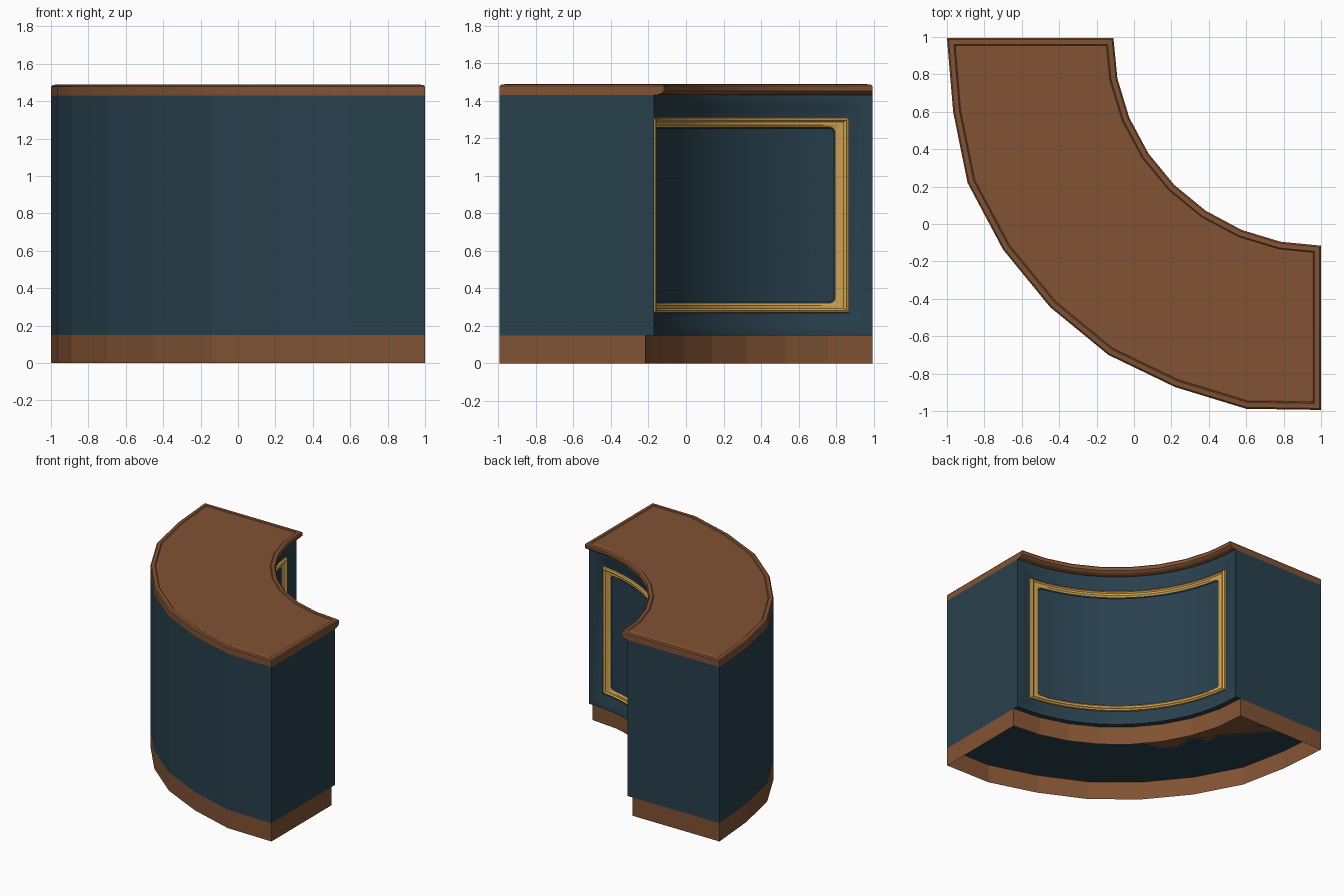
import bpy, bmesh
from math import sin, cos, pi
from mathutils import Vector

if "Cube" in bpy.data.objects:
    bpy.data.objects.remove(bpy.data.objects["Cube"])

CX, CY = 1.0, 0.994          # centre of the concave front arc
R_BODY, R_TOP, R_BASE = 1.165, 1.11, 1.21
OUTER = [(-1, .994), (-.967, .6), (-.89, .22), (-.70, -.137), (-.448, -.445),
         (-.137, -.70), (.22, -.872), (.6, -.988), (1, -.994)]


def material(name, rgb):
    m = bpy.data.materials.new(name)
    m.diffuse_color = (*rgb, 1)
    m.use_nodes = True
    m.node_tree.nodes["Principled BSDF"].inputs["Base Color"].default_value = m.diffuse_color
    return m


BLUE = material("blue_paint", (.022, .052, .075))
WOOD = material("brown_wood", (.22, .085, .033))
GOLD = material("gold_trim", (.65, .37, .08))


def outline(radius, segs=8):
    """Counter plan: straight-sided outer edge plus the inner arc."""
    arc = [(CX - radius * cos(a), CY - radius * sin(a))
           for a in (pi / 2 * i / segs for i in range(segs, -1, -1))]
    return OUTER + arc


def inset(pts, d):
    """Mitred inset of a counter-clockwise outline."""
    out = []
    n = len(pts)
    for i in range(n):
        p, a, b = (Vector(pts[j % n]) for j in (i, i - 1, i + 1))
        u, v = (p - a).normalized(), (b - p).normalized()
        n1, n2 = Vector((-u.y, u.x)), Vector((-v.y, v.x))
        out.append(tuple(p + (n1 + n2) * d / (1 + n1.dot(n2))))
    return out


def at(pts, z):
    return [(x, y, z) for x, y in pts]


def loft(name, rings, mat, bottom=False, top=False, strip_fill=False, smooth=None):
    """Bridge equal-length closed rings, with optional caps."""
    bm = bmesh.new()
    rows = [[bm.verts.new(p) for p in ring] for ring in rings]
    m = len(rows[0])
    for r0, r1 in zip(rows, rows[1:]):
        for i in range(m):
            j = (i + 1) % m
            bm.faces.new((r0[i], r0[j], r1[j], r1[i]))
    if bottom:
        bm.faces.new(rows[0][::-1])
    if top:
        bm.faces.new(rows[-1])
    if strip_fill:
        r = rows[-1]
        for i in range(m // 2 - 1):
            bm.faces.new((r[i], r[i + 1], r[m - 2 - i], r[m - 1 - i]))
    bmesh.ops.remove_doubles(bm, verts=bm.verts, dist=1e-5)
    if bottom or top:
        bmesh.ops.recalc_face_normals(bm, faces=bm.faces)
    me = bpy.data.meshes.new(name)
    bm.to_mesh(me)
    bm.free()
    me.materials.append(mat)
    ob = bpy.data.objects.new(name, me)
    bpy.context.collection.objects.link(ob)
    if smooth:
        bpy.ops.object.select_all(action='DESELECT')
        ob.select_set(True)
        bpy.context.view_layer.objects.active = ob
        bpy.ops.object.shade_smooth_by_angle(angle=smooth)
    return ob


def panel_ring(s, z0, z1, depth, rad=0.0, segs=16, csegs=4):
    """Rounded rectangle wrapped on the concave front; s is the side margin."""
    s1 = R_BODY * pi / 2 - s
    def corner(cx, cz, start):
        return [(cx + rad * cos(start + pi / 2 * i / csegs),
                 cz + rad * sin(start + pi / 2 * i / csegs)) for i in range(csegs + 1)]
    def edge(a, b, z):
        return [(a + (b - a) * i / segs, z) for i in range(1, segs)]
    l, r, b, t = s + rad, s1 - rad, z0 + rad, z1 - rad
    flat = (corner(l, b, pi) + edge(l, r, z0) + corner(r, b, 1.5 * pi)
            + corner(r, t, 0) + edge(r, l, z1) + corner(l, t, pi / 2))
    R = R_BODY + depth
    return [(CX - R * cos(u / R_BODY), CY - R * sin(u / R_BODY), z) for u, z in flat]


# Open-bottomed plinth, set back under the concave front
loft("plinth", [at(outline(R_BASE), 0), at(outline(R_BASE), .15)], WOOD, top=True)

# Body: underside, outer facets and ends (concave side is filled by the panel)
shell = loft("body_shell", [at(outline(R_BODY, 16), .15), at(outline(R_BODY, 16), 1.43)],
             BLUE, bottom=True)
bm = bmesh.new()
bm.from_mesh(shell.data)
inner = [f for f in bm.faces if len(f.verts) == 4 and
         all(abs((v.co.xy - Vector((CX, CY))).length - R_BODY) < 1e-3 for v in f.verts)]
bmesh.ops.delete(bm, geom=inner, context='FACES')
bm.to_mesh(shell.data)
bm.free()

# Concave front: border stepping down to the moulding
loft("front_border", [panel_ring(0, .15, 1.43, 0), panel_ring(.06, .21, 1.37, 0),
                      panel_ring(.085, .235, 1.345, .012),
                      panel_ring(.124, .27, 1.31, .015)], BLUE, smooth=.5)

# Gold moulding frame
loft("gold_frame", [panel_ring(.124, .27, 1.31, .015), panel_ring(.126, .272, 1.308, .002),
                    panel_ring(.140, .283, 1.297, -.006),
                    panel_ring(.155, .293, 1.287, .004),
                    panel_ring(.180, .309, 1.271, .004),
                    panel_ring(.195, .32, 1.26, .012, .03)], GOLD, smooth=.5)

# Recessed centre panel with rounded corners
loft("centre_panel", [panel_ring(.195, .32, 1.26, .012, .03),
                      panel_ring(.202, .327, 1.253, .022, .03)],
     BLUE, strip_fill=True, smooth=.5)

# Countertop with rounded overhang on the concave side and a shallow rim
lip = outline(R_TOP)
loft("countertop", [at(outline(R_BODY), 1.43), at(outline(1.145), 1.432),
                    at(outline(1.124), 1.44), at(outline(1.112), 1.452),
                    at(lip, 1.465), at(lip, 1.478), at(inset(lip, .008), 1.487),
                    at(inset(lip, .034), 1.489), at(inset(lip, .04), 1.483),
                    at(inset(lip, .046), 1.487)],
     WOOD, bottom=True, top=True, smooth=.5)
